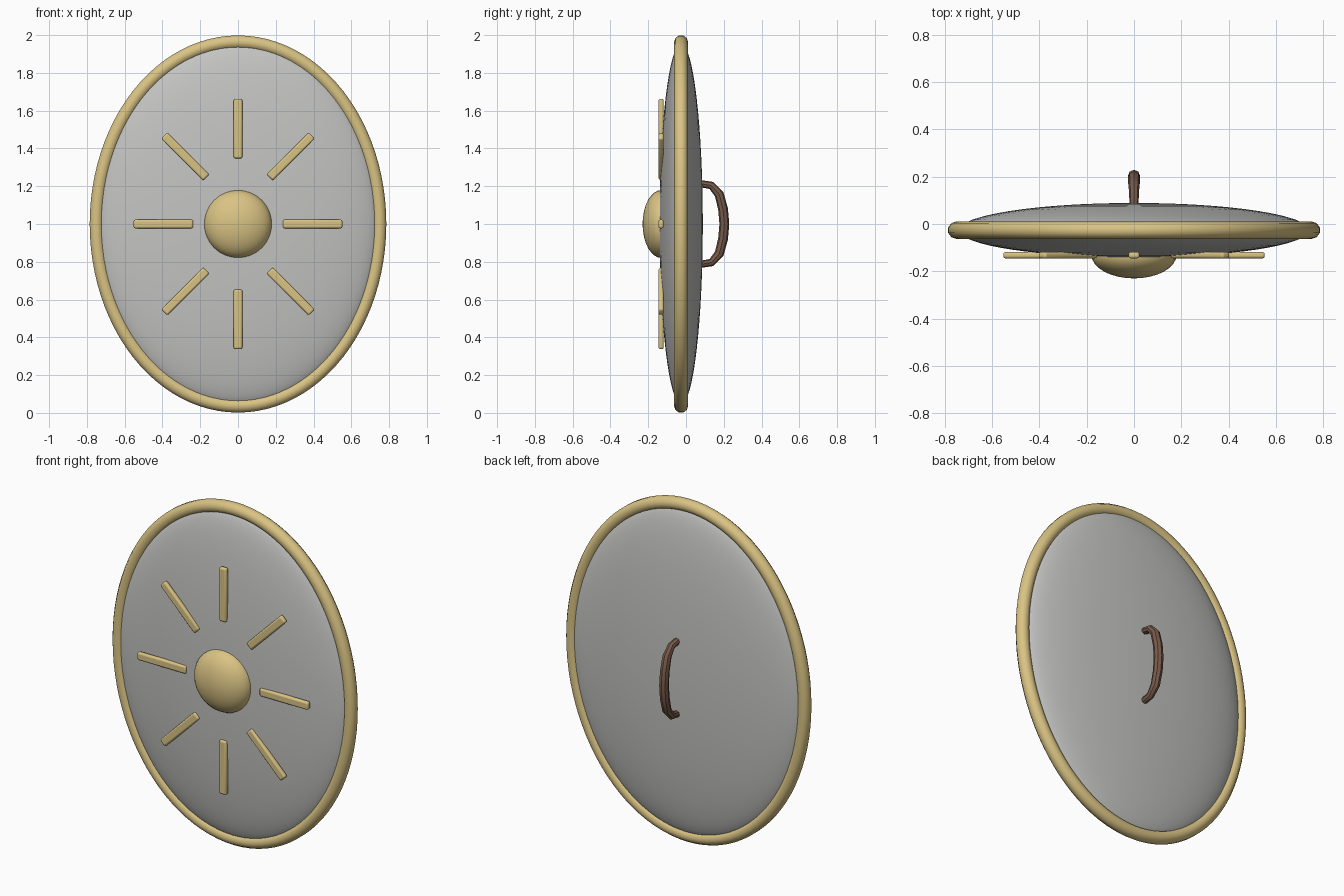
import bpy
import math
from mathutils import Vector

if "Cube" in bpy.data.objects:
    bpy.data.objects.remove(bpy.data.objects["Cube"], do_unlink=True)

MID_Y = -0.026  # plane of the rim and shield disc


def material(name, colour):
    mat = bpy.data.materials.new(name)
    mat.use_nodes = True
    mat.diffuse_color = (*colour, 1)
    mat.node_tree.nodes["Principled BSDF"].inputs["Base Color"].default_value = (*colour, 1)
    return mat


gold = material("pale gold", (0.70, 0.55, 0.23))
steel = material("light grey steel", (0.55, 0.55, 0.54))
leather = material("brown leather", (0.19, 0.105, 0.068))


def finish(name, mat):
    obj = bpy.context.object
    obj.name = name
    obj.data.materials.append(mat)
    bpy.ops.object.shade_smooth_by_angle(angle=math.radians(40))
    return obj


def ellipsoid(name, y, radii, mat, segments, rings):
    # Poles point along y so the front stays evenly rounded
    bpy.ops.mesh.primitive_uv_sphere_add(segments=segments, ring_count=rings, location=(0, y, 1),
                                         rotation=(math.pi / 2, 0, 0))
    bpy.context.object.scale = (radii[0], radii[2], radii[1])
    return finish(name, mat)


def tube(name, points, radii, mat, sides, cyclic=False):
    curve = bpy.data.curves.new(name, "CURVE")
    curve.dimensions = "3D"
    curve.bevel_depth = 1
    curve.bevel_resolution = sides // 4 - 1 if sides > 8 else 2
    curve.use_fill_caps = not cyclic
    spline = curve.splines.new("POLY")
    spline.points.add(len(points) - 1)
    for p, co, r in zip(spline.points, points, radii):
        p.co = (*co, 1)
        p.radius = r
    spline.use_cyclic_u = cyclic
    obj = bpy.data.objects.new(name, curve)
    bpy.context.collection.objects.link(obj)
    bpy.ops.object.select_all(action="DESELECT")
    obj.select_set(True)
    bpy.context.view_layer.objects.active = obj
    bpy.ops.object.convert(target="MESH")
    return finish(name, mat)


# Domed oval disc and the central boss
ellipsoid("shield_disc", MID_Y, (0.74, 0.115, 0.955), steel, 64, 32)
ellipsoid("center_boss", -0.13, (0.18, 0.1, 0.18), gold, 32, 16)

# Round rim following the oval edge
STEPS = 96
oval = []
for i in range(STEPS):
    a = math.tau * i / STEPS
    oval.append(Vector((0.75 * math.cos(a), MID_Y, 1 + 0.963 * math.sin(a))))
tube("rim", oval, [0.037] * STEPS, gold, 16, cyclic=True)

# Eight rounded bars radiating from the boss
for i in range(8):
    a = math.tau * i / 8
    direction = Vector((math.cos(a), 0, math.sin(a)))
    center = Vector((0.395 * direction.x, -0.132, 1 + 0.505 * direction.z))
    bpy.ops.mesh.primitive_cube_add(size=1, location=center, rotation=(0, -a, 0))
    bar = bpy.context.object
    bar.scale = (0.315, 0.027, 0.046)
    bpy.ops.object.transform_apply(location=False, rotation=False, scale=True)
    bevel = bar.modifiers.new("soft edges", "BEVEL")
    bevel.width = 0.01
    bevel.segments = 3
    finish("ray_bar_%d" % (i + 1), gold)

# Bowed grip on the back, thicker in the middle
half = [(0.08, 0.213, 0.019), (0.135, 0.204, 0.021), (0.176, 0.157, 0.025),
        (0.196, 0.08, 0.026)]
profile = half + [(0.203, 0, 0.026)] + [(y, -z, r) for y, z, r in reversed(half)]
tube("grip", [(0, y, 1 + z) for y, z, r in profile], [r for y, z, r in profile], leather, 12)
